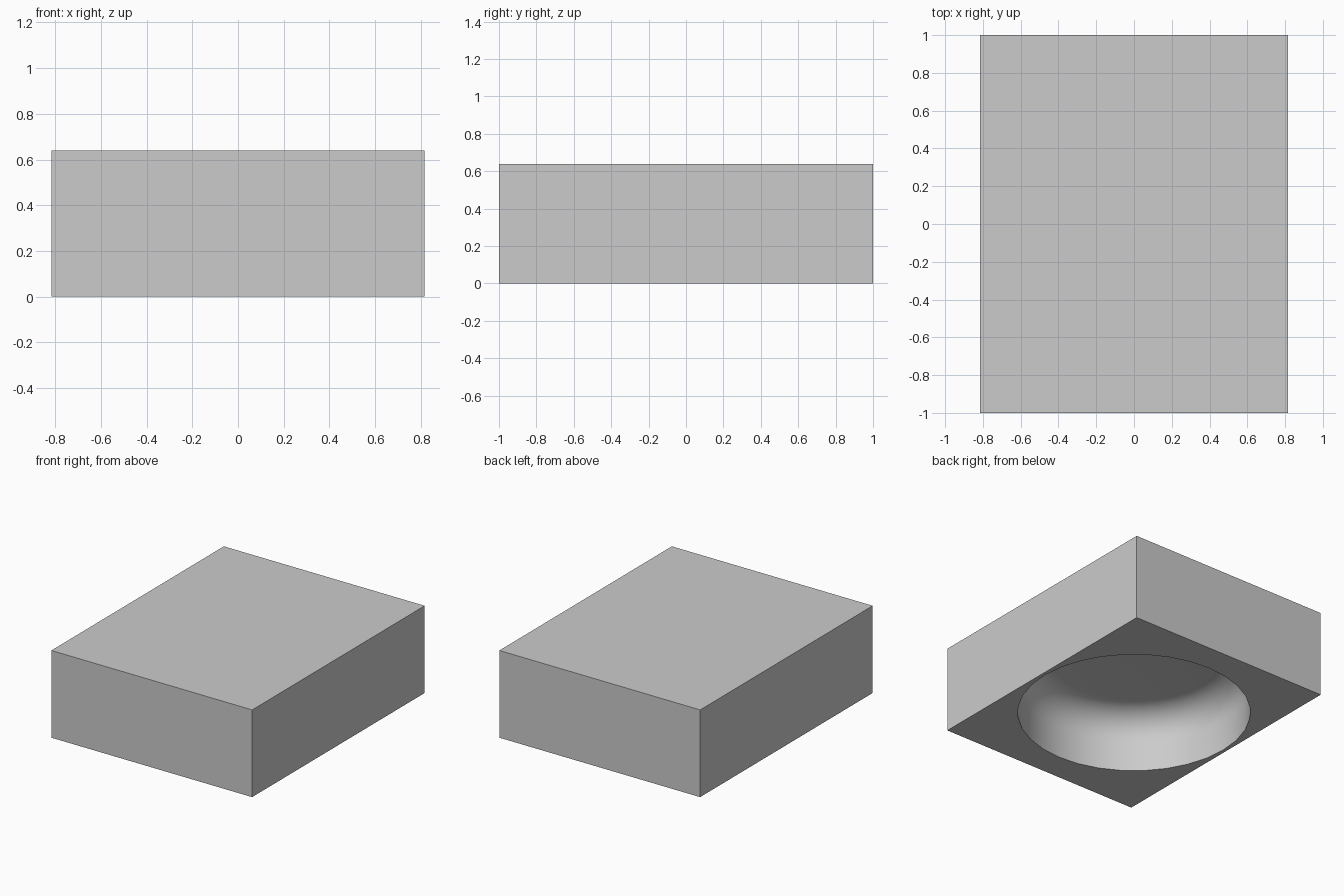
import bpy
import bmesh
from math import cos, sin, pi

old = bpy.data.objects.get("Cube")
if old:
    bpy.data.objects.remove(old, do_unlink=True)

HALF_X, HALF_Y, HEIGHT = 0.815, 1.0, 0.64
RADIUS, FILLET, DEPTH = 0.79, 0.215, 0.435
SIDES, STEPS = 32, 8

# Plain grey material
grey = bpy.data.materials.new("plain_grey")
grey.use_nodes = True
colour = (0.6, 0.6, 0.6, 1)
grey.diffuse_color = colour
grey.node_tree.nodes["Principled BSDF"].inputs["Base Color"].default_value = colour

bm = bmesh.new()


def ring(radius, z):
    return [bm.verts.new((radius * cos(2 * pi * i / SIDES),
                          radius * sin(2 * pi * i / SIDES), z))
            for i in range(SIDES)]


# Block: top and four sides, left open underneath
bmesh.ops.create_cube(bm, size=2)
for v in bm.verts:
    v.co = (v.co.x * HALF_X, v.co.y * HALF_Y, HEIGHT if v.co.z > 0 else 0)
bm.normal_update()
bottom = [f for f in bm.faces if f.normal.z < -0.9]
bmesh.ops.delete(bm, geom=bottom, context="FACES_ONLY")
outline = [e for e in bm.edges if e.is_boundary]

# Round recess: straight wall, rounded shoulder, flat ceiling
profile = [(RADIUS, 0)]
for k in range(STEPS + 1):
    a = pi / 2 * k / STEPS
    profile.append((RADIUS - FILLET * (1 - cos(a)),
                    DEPTH - FILLET * (1 - sin(a))))
rings = [ring(r, z) for r, z in profile]
for low, high in zip(rings, rings[1:]):
    for i in range(SIDES):
        j = (i + 1) % SIDES
        bm.faces.new((low[j], low[i], high[i], high[j]))
bm.faces.new(rings[-1][::-1])

# Underside face around the recess opening
rim = [bm.edges.get((rings[0][i], rings[0][(i + 1) % SIDES])) for i in range(SIDES)]
bmesh.ops.triangle_fill(bm, edges=outline + rim, use_beauty=True)
bmesh.ops.recalc_face_normals(bm, faces=bm.faces)

mesh = bpy.data.meshes.new("recessed_block")
bm.to_mesh(mesh)
bm.free()
mesh.materials.append(grey)
block = bpy.data.objects.new("recessed_block", mesh)
bpy.context.collection.objects.link(block)

# Smooth recess with crisp block edges and rim
bpy.ops.object.select_all(action="DESELECT")
block.select_set(True)
bpy.context.view_layer.objects.active = block
bpy.ops.object.shade_smooth_by_angle(angle=pi / 6)
